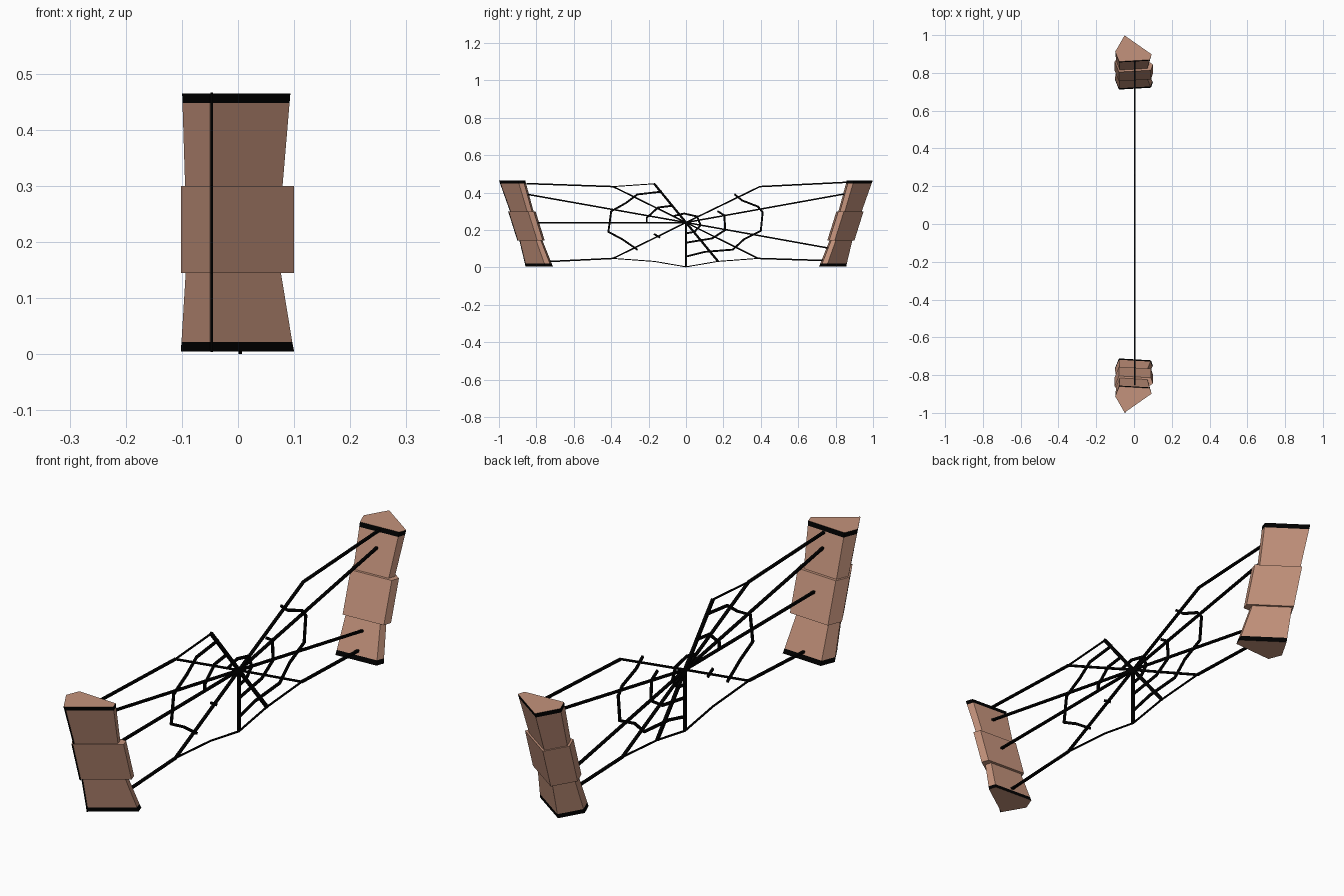
import bpy, bmesh
from mathutils import Vector

if "Cube" in bpy.data.objects:
    bpy.data.objects.remove(bpy.data.objects["Cube"])


def material(name, rgb):
    m = bpy.data.materials.new(name)
    m.diffuse_color = (*rgb, 1)
    m.use_nodes = True
    m.node_tree.nodes["Principled BSDF"].inputs["Base Color"].default_value = m.diffuse_color
    return m


BROWN = material("post brown", (0.55, 0.29, 0.20))
BLACK = material("strand black", (0.0, 0.0, 0.0))


def finish(bm, name, mats):
    bmesh.ops.recalc_face_normals(bm, faces=bm.faces[:])
    me = bpy.data.meshes.new(name)
    bm.to_mesh(me)
    bm.free()
    for m in mats:
        me.materials.append(m)
    ob = bpy.data.objects.new(name, me)
    bpy.context.collection.objects.link(ob)
    return ob


# Posts: leaning five-sided stacks of three blocks, black bands at both ends
PENTAGON = [(-0.05, 0.07), (0.10, -0.035), (0.09, -0.065), (-0.08, -0.075), (-0.102, -0.02)]
SECTIONS = [
    [(0.005, 1.0), (0.022, 0.977), (0.145, 0.84)],
    [(0.145, 1.0), (0.30, 1.0)],
    [(0.30, 0.86), (0.448, 0.945), (0.465, 0.955)],
]


def post(name, side):
    bm = bmesh.new()
    for section in SECTIONS:
        rings = []
        for z, s in section:
            cy = 0.785 + 0.315 * z
            rings.append([bm.verts.new((-0.047 + s * (x + 0.047), side * (cy + s * y), z))
                          for x, y in PENTAGON])
        bm.faces.new(rings[0])
        bm.faces.new(rings[-1])
        for a, b in zip(rings, rings[1:]):
            for i in range(5):
                j = (i + 1) % 5
                f = bm.faces.new((a[i], a[j], b[j], b[i]))
                # short side faces form the bands
                f.material_index = int(b[i].co.z - a[i].co.z < 0.03)
    finish(bm, name, [BROWN, BLACK])


post("front_post", -1)
post("back_post", 1)


# Web strands: bars in a vertical plane, through (y, z) points
def strands(name, paths, width, depth=0.010, x0=0.004):
    bm = bmesh.new()
    h = width / 2
    x = Vector((depth / 2, 0, 0))
    for path in paths:
        pts = [Vector((x0, y, z)) for y, z in path]
        for a, b in zip(pts, pts[1:]):
            d = (b - a).normalized()
            n = Vector((0, -d.z, d.y)) * h
            e = d * h * 0.4
            ends = [[bm.verts.new(p + o) for o in (n + x, n - x, -n - x, -n + x)]
                    for p in (a - e, b + e)]
            bm.faces.new(ends[0])
            bm.faces.new(ends[1])
            for i in range(4):
                j = (i + 1) % 4
                bm.faces.new((ends[0][i], ends[0][j], ends[1][j], ends[1][i]))
    finish(bm, name, [BLACK])


# Thin dark line down the outer corner of the front post
seam = [[(-(0.785 + 0.315 * z + 0.07 * s), z) for z, s in sec] for sec in SECTIONS]
strands("front_post_seam", seam, 0.003, 0.004, -0.047)

HUB = (0, 0.24)
spokes = [(-0.845, 0.39), (-0.82, 0.24), (-0.39, 0.432), (-0.39, 0.048), (0.395, 0.432),
          (0.86, 0.395), (0.78, 0.10), (0.385, 0.048)]
strands("web_spokes", [[HUB, p] for p in spokes], 0.008)
strands("web_thick_spokes", [[(-0.17, 0.447), HUB, (0.17, 0.034)], [HUB, (0, 0.008)]], 0.012)

# Anchor lines tying the web corners to the posts
strands("web_anchors", [
    [(-0.85, 0.448), (-0.39, 0.432)], [(0.395, 0.432), (0.86, 0.455)],
    [(-0.76, 0.03), (-0.39, 0.048)], [(0.385, 0.048), (0.76, 0.036)]], 0.008)

# Thin edge lines along the top and bottom
strands("web_edges", [
    [(-0.39, 0.432), (-0.17, 0.447)],
    [(-0.39, 0.048), (-0.17, 0.032), (0, 0.003), (0.17, 0.032), (0.385, 0.048)]], 0.005, 0.006)

# Broken rings around the hub
strands("web_rings", [
    [(-0.13, 0.405), (-0.26, 0.39), (-0.32, 0.345), (-0.40, 0.30), (-0.415, 0.19),
     (-0.34, 0.15), (-0.26, 0.095)],
    [(-0.07, 0.33), (-0.15, 0.32), (-0.21, 0.265), (-0.21, 0.245)],
    [(-0.17, 0.178), (-0.14, 0.16)],
    [(0.26, 0.39), (0.30, 0.358), (0.385, 0.325), (0.41, 0.295), (0.40, 0.195),
     (0.31, 0.15), (0.25, 0.095), (0.10, 0.083), (0, 0.058)],
    [(0.17, 0.30), (0.205, 0.278), (0.21, 0.20), (0.14, 0.155), (0, 0.132)],
    [(-0.065, 0.275), (-0.01, 0.288), (0.06, 0.272), (0.078, 0.225), (0.045, 0.19), (0, 0.182)]],
    0.010, 0.007)
